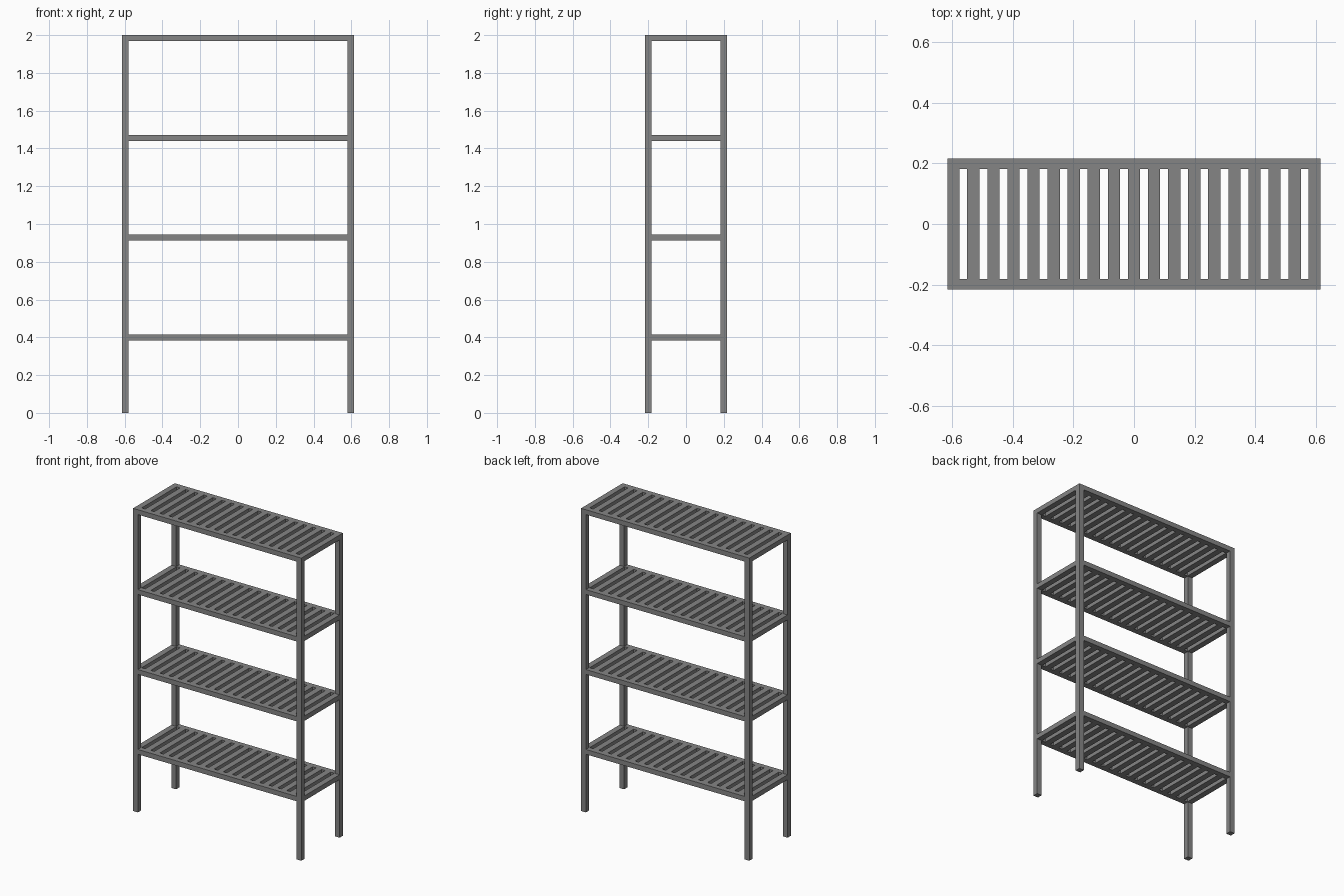
import bpy
import bmesh
from mathutils import Vector

cube = bpy.data.objects.get("Cube")
if cube:
    bpy.data.objects.remove(cube, do_unlink=True)

# Overall dimensions
HALF_X, HALF_Y, HEIGHT = 0.615, 0.217, 2.0
POST = 0.035
SHELF_THICK = 0.032
SHELF_TOPS = [HEIGHT - i * 0.528 for i in range(4)]
SLOTS, PITCH, SLOT_WIDTH = 18, 0.0663, 0.026

grey = bpy.data.materials.new("dark grey metal")
grey.use_nodes = True
colour = (0.235, 0.235, 0.235, 1.0)
grey.diffuse_color = colour
grey.node_tree.nodes["Principled BSDF"].inputs["Base Color"].default_value = colour


def add_boxes(name, boxes):
    """Make one object from (low corner, high corner) boxes."""
    bm = bmesh.new()
    for low, high in boxes:
        low, high = Vector(low), Vector(high)
        verts = bmesh.ops.create_cube(bm, size=1.0)["verts"]
        bmesh.ops.scale(bm, vec=high - low, verts=verts)
        bmesh.ops.translate(bm, vec=(low + high) / 2, verts=verts)
    mesh = bpy.data.meshes.new(name)
    bm.to_mesh(mesh)
    bm.free()
    mesh.materials.append(grey)
    obj = bpy.data.objects.new(name, mesh)
    bpy.context.collection.objects.link(obj)
    return obj


inner_x, inner_y = HALF_X - POST, HALF_Y - POST

# Four corner posts
for side, sx in (("left", 1), ("right", -1)):
    for end, sy in (("front", -1), ("back", 1)):
        xs = sorted((sx * inner_x, sx * HALF_X))
        ys = sorted((sy * inner_y, sy * HALF_Y))
        add_boxes(f"{end}_{side}_post", [((xs[0], ys[0], 0), (xs[1], ys[1], HEIGHT))])

# Edges of the slats, left by evenly spaced slots
slot_centres = [(i - (SLOTS - 1) / 2) * PITCH for i in range(SLOTS)]
starts = [-inner_x] + [c + SLOT_WIDTH / 2 for c in slot_centres]
stops = [c - SLOT_WIDTH / 2 for c in slot_centres] + [inner_x]

for number, top in enumerate(SHELF_TOPS, 1):
    low = top - SHELF_THICK
    # Long and short rails between the posts
    add_boxes(f"shelf_{number}_rails", [
        ((-inner_x, -HALF_Y, low), (inner_x, -inner_y, top)),
        ((-inner_x, inner_y, low), (inner_x, HALF_Y, top)),
        ((-HALF_X, -inner_y, low), (-inner_x, inner_y, top)),
        ((inner_x, -inner_y, low), (HALF_X, inner_y, top)),
    ])
    # Slats running front to back
    add_boxes(f"shelf_{number}_slats", [
        ((a, -inner_y, low), (b, inner_y, top)) for a, b in zip(starts, stops)
    ])
